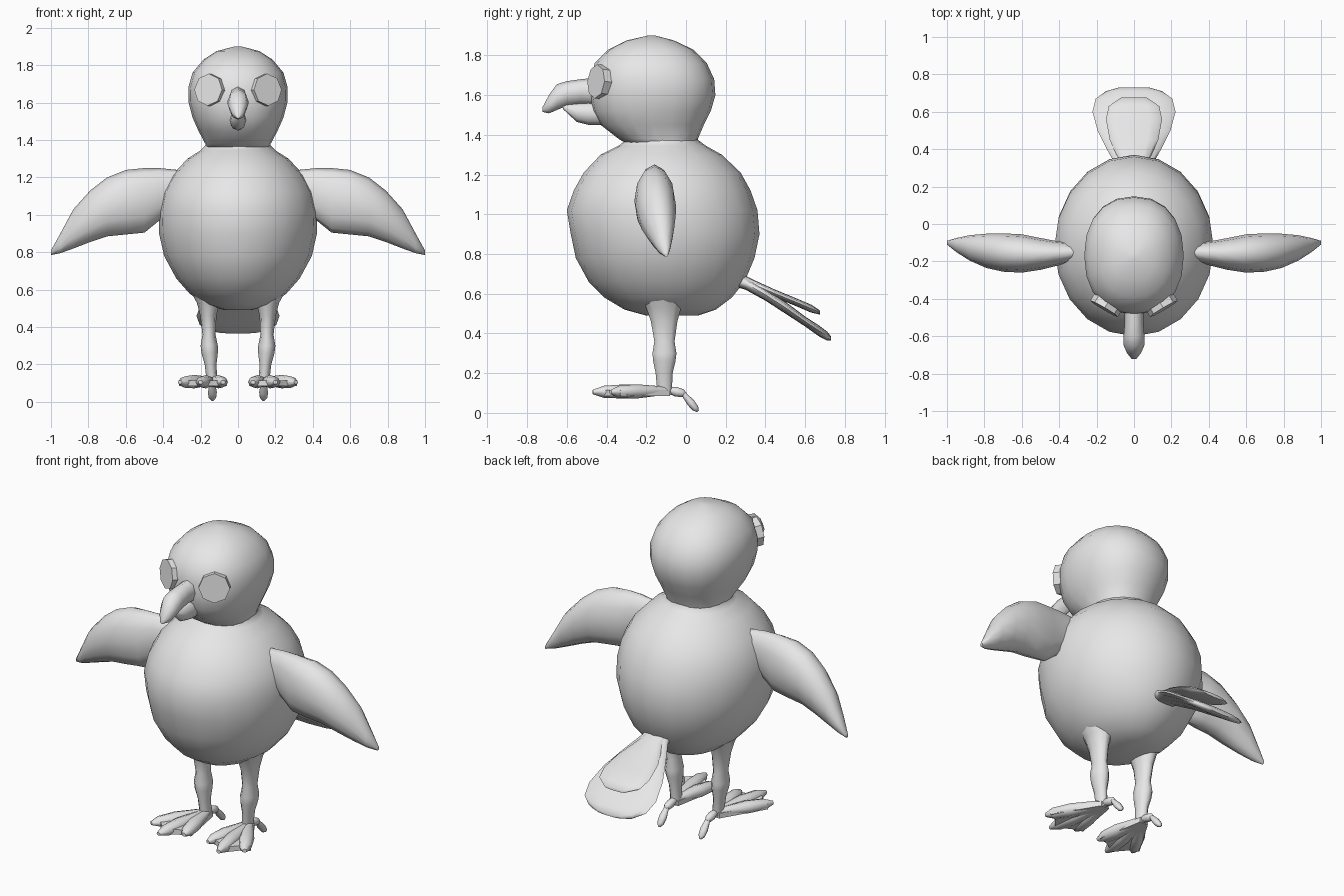
import bpy, bmesh, math
from mathutils import Vector

grey = bpy.data.materials.new("plain_grey")
grey.diffuse_color = (0.8, 0.8, 0.8, 1)


def finish(ob, angle=60):
    ob.data.materials.append(grey)
    bpy.ops.object.select_all(action='DESELECT')
    ob.select_set(True)
    bpy.context.view_layer.objects.active = ob
    bpy.ops.object.shade_smooth_by_angle(angle=math.radians(angle))
    return ob


def from_bmesh(name, bm, angle=60):
    bmesh.ops.recalc_face_normals(bm, faces=bm.faces)
    me = bpy.data.meshes.new(name)
    bm.to_mesh(me)
    bm.free()
    ob = bpy.data.objects.new(name, me)
    bpy.context.collection.objects.link(ob)
    return finish(ob, angle)


def loft(name, axis, rings, sides=12, power=2.0, angle=60):
    """Skin superellipse rings: (position on axis, a_min, a_max, b_min, b_max)."""
    bm = bmesh.new()
    loops = []
    for p, a0, a1, b0, b1 in rings:
        loop = []
        for i in range(sides):
            t = 2 * math.pi * i / sides
            c, s = math.cos(t), math.sin(t)
            a = (a0 + a1) / 2 + (a1 - a0) / 2 * math.copysign(abs(c) ** (2 / power), c)
            b = (b0 + b1) / 2 + (b1 - b0) / 2 * math.copysign(abs(s) ** (2 / power), s)
            co = {'x': (p, a, b), 'y': (a, p, b), 'z': (a, b, p)}[axis]
            loop.append(bm.verts.new(co))
        loops.append(loop)
    for l0, l1 in zip(loops, loops[1:]):
        for i in range(sides):
            j = (i + 1) % sides
            bm.faces.new((l0[i], l0[j], l1[j], l1[i]))
    bm.faces.new(loops[0])
    bm.faces.new(loops[-1])
    return from_bmesh(name, bm, angle)


def sym(p, w, b0, b1):
    return (p, -w, w, b0, b1)


# Round body up to the neck
loft("body", 'z', [
    sym(0.49, 0.07, -0.20, 0.06), sym(0.52, 0.18, -0.31, 0.15),
    sym(0.58, 0.26, -0.41, 0.23), sym(0.66, 0.33, -0.49, 0.295),
    sym(0.78, 0.395, -0.555, 0.345), sym(0.90, 0.422, -0.58, 0.37),
    sym(1.02, 0.425, -0.60, 0.36), sym(1.12, 0.405, -0.565, 0.325),
    sym(1.21, 0.355, -0.515, 0.275), sym(1.30, 0.27, -0.43, 0.18),
    sym(1.345, 0.20, -0.34, 0.10), sym(1.375, 0.17, -0.30, 0.06),
    sym(1.40, 0.17, -0.30, 0.06)], 20)

# Head
loft("head", 'z', [
    sym(1.35, 0.17, -0.29, 0.05), sym(1.38, 0.175, -0.34, 0.06),
    sym(1.45, 0.212, -0.43, 0.09), sym(1.52, 0.243, -0.47, 0.125),
    sym(1.60, 0.264, -0.485, 0.148), sym(1.68, 0.266, -0.48, 0.142),
    sym(1.76, 0.243, -0.46, 0.105), sym(1.83, 0.185, -0.39, 0.035),
    sym(1.875, 0.115, -0.30, -0.06), sym(1.90, 0.02, -0.19, -0.155)], 20, 2.25)

# Hooked upper beak and short lower beak
loft("upper_beak", 'y', [
    sym(-0.42, 0.05, 1.55, 1.69), sym(-0.53, 0.05, 1.555, 1.68),
    sym(-0.60, 0.056, 1.545, 1.67), sym(-0.65, 0.055, 1.525, 1.655),
    sym(-0.69, 0.038, 1.508, 1.60), sym(-0.722, 0.012, 1.515, 1.54)], 8)
loft("lower_beak", 'y', [
    sym(-0.42, 0.045, 1.45, 1.56), sym(-0.49, 0.045, 1.45, 1.565),
    sym(-0.55, 0.038, 1.465, 1.56), sym(-0.62, 0.01, 1.53, 1.555)], 8)

# Fan tail made of two stacked flat feathers
loft("lower_tail_feather", 'y', [
    sym(0.20, 0.07, 0.65, 0.75), sym(0.30, 0.09, 0.62, 0.685),
    sym(0.40, 0.145, 0.565, 0.625), sym(0.50, 0.195, 0.50, 0.56),
    sym(0.60, 0.222, 0.435, 0.485), sym(0.67, 0.205, 0.385, 0.44),
    sym(0.71, 0.15, 0.365, 0.41), sym(0.73, 0.08, 0.365, 0.385)], 12, 2.4)
loft("upper_tail_feather", 'y', [
    sym(0.24, 0.05, 0.65, 0.72), sym(0.34, 0.08, 0.625, 0.67),
    sym(0.45, 0.13, 0.58, 0.62), sym(0.56, 0.15, 0.535, 0.575),
    sym(0.63, 0.135, 0.505, 0.545), sym(0.675, 0.07, 0.495, 0.515)], 12, 2.4)


def toe(name, start, end, width, height, s):
    """Flattened tapering toe lying between two points."""
    a, b = Vector(start), Vector(end)
    d = b - a
    side = Vector((-d.y, d.x, 0)).normalized()
    up = side.cross(d).normalized()
    bm = bmesh.new()
    loops = []
    for t, k in ((0, 0.55), (0.25, 0.75), (0.55, 1), (0.85, 0.85), (1, 0.3)):
        loop = []
        for i in range(8):
            q = math.pi * i / 4
            co = a + d * t + side * width * k * math.cos(q) + up * height * k * math.sin(q)
            loop.append(bm.verts.new((co.x * s, co.y, co.z)))
        loops.append(loop)
    for l0, l1 in zip(loops, loops[1:]):
        for i in range(8):
            bm.faces.new((l0[i], l0[(i + 1) % 8], l1[(i + 1) % 8], l1[i]))
    bm.faces.new(loops[0])
    bm.faces.new(loops[-1])
    from_bmesh(name, bm)


for tag, s in (("right", 1), ("left", -1)):
    # Wing, tapering and drooping to the tip
    loft(tag + "_wing", 'x', [(x * s, *r) for x, *r in (
        (0.32, -0.20, -0.10, 1.02, 1.24), (0.42, -0.225, -0.09, 0.97, 1.25),
        (0.50, -0.245, -0.075, 0.905, 1.25), (0.60, -0.26, -0.055, 0.895, 1.24),
        (0.70, -0.255, -0.05, 0.885, 1.20), (0.79, -0.235, -0.052, 0.855, 1.13),
        (0.88, -0.195, -0.06, 0.82, 1.03), (0.95, -0.15, -0.075, 0.795, 0.90),
        (1.00, -0.11, -0.09, 0.785, 0.81))], 12)

    # Leg with a knobbly joint
    legs = ((0.62, 0.08, 0.27, -0.24, 0.01), (0.53, 0.10, 0.22, -0.205, -0.02),
            (0.46, 0.115, 0.202, -0.18, -0.04), (0.36, 0.12, 0.19, -0.162, -0.055),
            (0.30, 0.108, 0.20, -0.172, -0.045), (0.26, 0.108, 0.195, -0.168, -0.05),
            (0.20, 0.115, 0.178, -0.155, -0.065), (0.09, 0.11, 0.165, -0.145, -0.07))
    loft(tag + "_leg", 'z', [(z, a * s, b * s, c, d) for z, a, b, c, d in legs], 10)

    # Front toes, the web between them and the hind claw
    heel = (0.137, -0.09, 0.112)
    for part, end in (("outer", (0.31, -0.38, 0.105)), ("middle", (0.20, -0.47, 0.105)),
                      ("inner", (0.08, -0.40, 0.105))):
        toe(f"{tag}_{part}_toe", heel, end, 0.042, 0.036, s)
    bm = bmesh.new()
    outline = ((0.11, -0.08), (0.165, -0.08), (0.315, -0.33), (0.26, -0.36),
               (0.20, -0.43), (0.13, -0.38), (0.06, -0.36))
    face = bm.faces.new([bm.verts.new((x * s, y, 0.085)) for x, y in outline])
    top = bmesh.ops.extrude_face_region(bm, geom=[face])
    bmesh.ops.translate(bm, vec=(0, 0, 0.03),
                        verts=[v for v in top["geom"] if isinstance(v, bmesh.types.BMVert)])
    from_bmesh(tag + "_foot_web", bm, 40)
    toe(tag + "_hind_toe", (0.137, -0.11, 0.12), (0.137, 0.0, 0.095), 0.024, 0.024, s)
    toe(tag + "_hind_claw", (0.137, -0.02, 0.105), (0.137, 0.06, 0.008), 0.024, 0.02, s)

    # Flat eight-sided eye
    bpy.ops.mesh.primitive_cylinder_add(vertices=8, radius=0.086, depth=0.05,
                                        location=(0.147 * s, -0.432, 1.667))
    eye = bpy.context.object
    eye.name = tag + "_eye"
    normal = Vector((0.5 * s, -0.85, 0.08))
    eye.rotation_euler = normal.to_track_quat('Z', 'Y').to_euler()
    finish(eye, 30)
